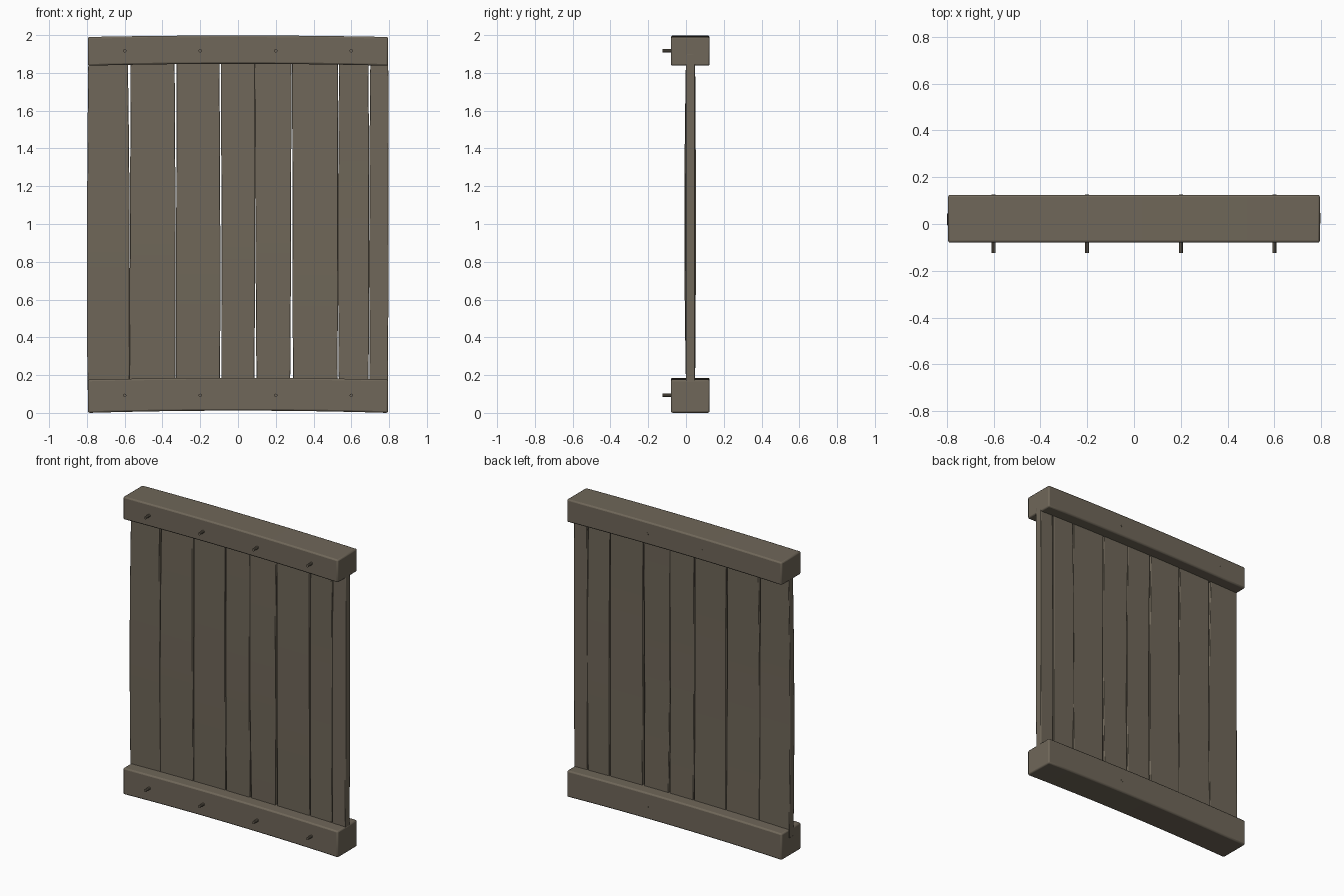
import bpy, bmesh, math, random

if "Cube" in bpy.data.objects:
    bpy.data.objects.remove(bpy.data.objects["Cube"])

random.seed(4)

wood = bpy.data.materials.new("weathered_wood")
wood.diffuse_color = (0.16, 0.135, 0.10, 1)
wood.use_nodes = True
wood.node_tree.nodes["Principled BSDF"].inputs["Base Color"].default_value = wood.diffuse_color


def finish(obj, bevel):
    obj.data.materials.append(wood)
    if bevel:
        m = obj.modifiers.new("bevel", 'BEVEL')
        m.width, m.segments = bevel, 2
        m.limit_method, m.angle_limit = 'ANGLE', math.radians(40)
    bpy.ops.object.select_all(action='DESELECT')
    obj.select_set(True)
    bpy.context.view_layer.objects.active = obj
    bpy.ops.object.shade_smooth_by_angle(angle=math.radians(30))


def loft(name, rings, bevel):
    """Skin a list of four-point sections into a capped bar."""
    bm = bmesh.new()
    vr = [[bm.verts.new(p) for p in r] for r in rings]
    for a, b in zip(vr, vr[1:]):
        for i in range(4):
            j = (i + 1) % 4
            bm.faces.new((a[i], a[j], b[j], b[i]))
    bm.faces.new(vr[0])
    bm.faces.new(vr[-1])
    bmesh.ops.recalc_face_normals(bm, faces=bm.faces)
    me = bpy.data.meshes.new(name)
    bm.to_mesh(me)
    bm.free()
    obj = bpy.data.objects.new(name, me)
    bpy.context.collection.objects.link(obj)
    finish(obj, bevel)


def curve3(bottom, mid, top, t):
    """Quadratic through three values at t = 0, 0.5, 1."""
    return (bottom * (2*t - 1) * (t - 1) + mid * 4 * t * (1 - t)
            + top * t * (2*t - 1))


# Top and bottom beams, gently arched
N = 12
for name, z0, z1, arch in (("top_beam", 1.838, 1.99, 0.01),
                           ("bottom_beam", 0.0, 0.176, 0.012)):
    rings = []
    for i in range(N + 1):
        u = -1 + 2 * i / N
        x, d = 0.795 * u, arch * (1 - u * u)
        rings.append([(x, -0.08, z0 + d), (x, 0.125, z0 + d),
                      (x, 0.125, z1 + d * 0.8), (x, -0.08, z1 + d * 0.8)])
    loft(name, rings, 0.009)

# Gaps between planks: (left, right) edges at bottom, middle, top
gaps = [
    ((-0.797, -0.797), (-0.799, -0.799), (-0.792, -0.792)),
    ((-0.576, -0.576), (-0.574, -0.572), (-0.584, -0.568)),
    ((-0.330, -0.328), (-0.331, -0.327), (-0.336, -0.326)),
    ((-0.095, -0.087), (-0.094, -0.088), (-0.099, -0.090)),
    ((0.087, 0.098), (0.090, 0.092), (0.088, 0.088)),
    ((0.276, 0.291), (0.281, 0.288), (0.282, 0.287)),
    ((0.526, 0.534), (0.530, 0.530), (0.528, 0.536)),
    ((0.691, 0.697), (0.694, 0.695), (0.690, 0.701)),
    ((0.793, 0.793), (0.797, 0.797), (0.795, 0.795)),
]
for k in range(len(gaps) - 1):
    left = [g[1] for g in gaps[k]]
    right = [g[0] for g in gaps[k + 1]]
    bow = 0.0 if k == 7 else random.uniform(-0.010, 0.006)
    rings = []
    for i in range(N + 1):
        t = i / N
        z = 0.12 + 1.78 * t
        xl, xr = curve3(*left, t), curve3(*right, t)
        d = bow * math.sin(math.pi * t)
        rings.append([(xl, 0.0 + d, z), (xr, 0.0 + d, z),
                      (xr, 0.048 + d, z), (xl, 0.048 + d, z)])
    loft("plank_%d" % (k + 1), rings, 0.004)

# Pegs driven through the beams
for z in (1.917, 0.093):
    for x in (-0.6, -0.2, 0.2, 0.6):
        bpy.ops.mesh.primitive_cylinder_add(
            vertices=10, radius=0.009, depth=0.2505,
            location=(x, 0.0003, z), rotation=(math.pi / 2, 0, 0))
        peg = bpy.context.object
        peg.name = "peg"
        finish(peg, 0)
